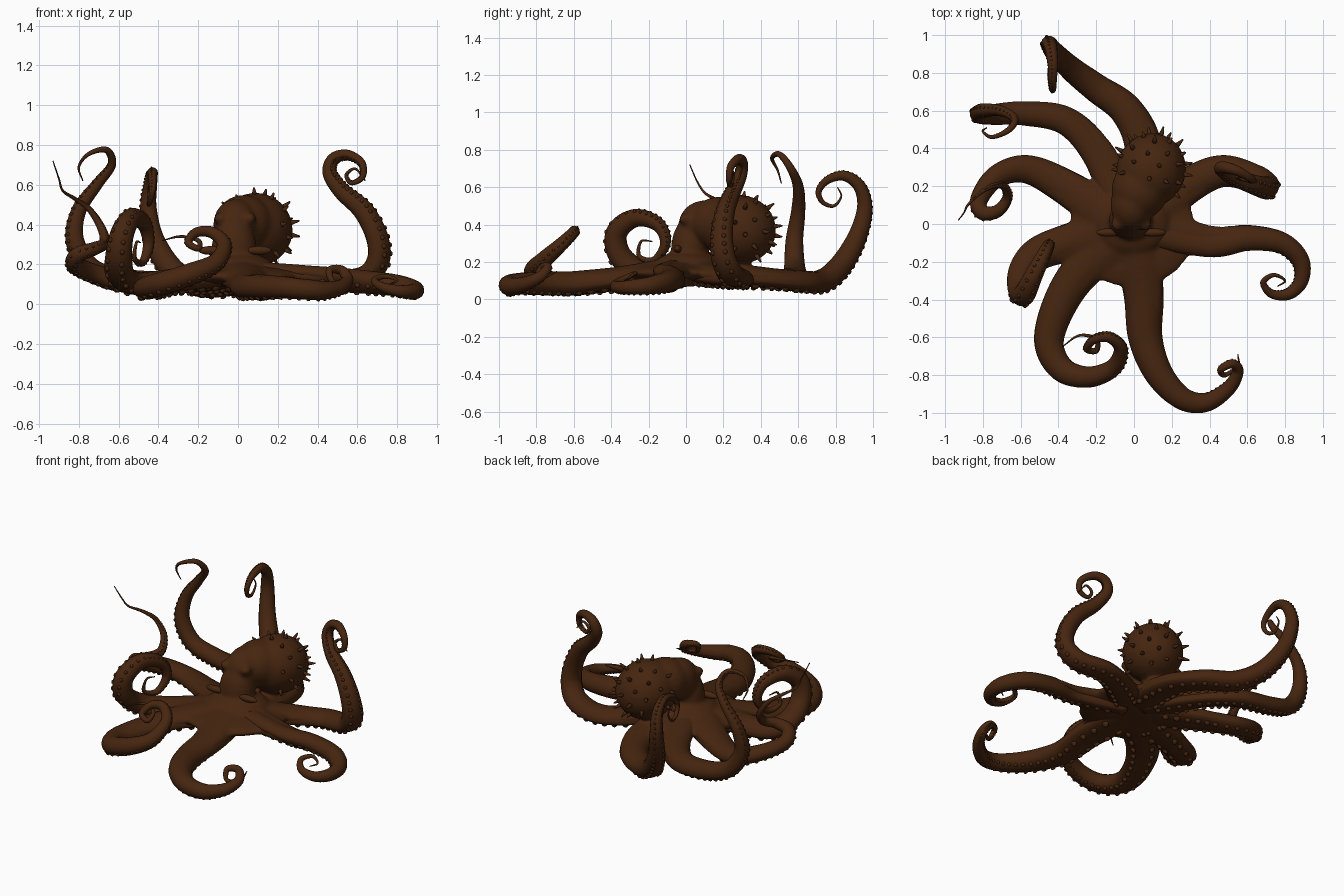
import bpy, bmesh, math, random
from mathutils import Vector, Matrix

random.seed(4)
if "Cube" in bpy.data.objects:
    bpy.data.objects.remove(bpy.data.objects["Cube"])

# One skin colour everywhere
SKIN = (0.062, 0.019, 0.005, 1)
skin = bpy.data.materials.new("brown skin")
skin.diffuse_color = SKIN
skin.use_nodes = True
shader = skin.node_tree.nodes["Principled BSDF"]
shader.inputs["Base Color"].default_value = SKIN
shader.inputs["Roughness"].default_value = 0.7


def finish(bm, name):
    bmesh.ops.recalc_face_normals(bm, faces=bm.faces)
    for face in bm.faces:
        face.smooth = True
    mesh = bpy.data.meshes.new(name)
    bm.to_mesh(mesh)
    bm.free()
    mesh.materials.append(skin)
    obj = bpy.data.objects.new(name, mesh)
    bpy.context.collection.objects.link(obj)
    return obj


def ellipsoid(bm, centre, radii, axis=None, detail=24):
    """Add an ellipsoid whose local Y follows axis; return its matrix."""
    turn = Matrix()
    if axis is not None:
        turn = Vector(axis).to_track_quat('Y', 'Z').to_matrix().to_4x4()
    matrix = Matrix.Translation(centre) @ turn @ Matrix.Diagonal((*radii, 1))
    bmesh.ops.create_uvsphere(bm, u_segments=detail, v_segments=max(5, detail // 2),
                              radius=1, matrix=matrix)
    return matrix


def smooth_path(points, steps=10):
    """Catmull-Rom curve through the points."""
    pts = [Vector(p) for p in points]
    pts = [pts[0] * 2 - pts[1]] + pts + [pts[-1] * 2 - pts[-2]]
    path = []
    for a, b, c, d in zip(pts, pts[1:], pts[2:], pts[3:]):
        for i in range(steps):
            t = i / steps
            path.append(b + (c - a) * (t / 2)
                        + (a * 2 - b * 5 + c * 4 - d) * (t * t / 2)
                        + (b * 3 - a - c * 3 + d) * (t ** 3 / 2))
    path.append(pts[-2])
    return path


def arm(name, thickness, points, taper=1.15, under=(0, 0, -1), sides=16):
    """Tapered tube, flat-bellied near the body, with two rows of suckers."""
    path = smooth_path(points)
    travelled = [0.0]
    for a, b in zip(path, path[1:]):
        travelled.append(travelled[-1] + (b - a).length)

    bm = bmesh.new()
    under = Vector(under)
    rings, root, next_sucker = [], [], thickness * 0.8
    for i, p in enumerate(path):
        t = travelled[i] / travelled[-1]
        r = thickness * (1 - t ** 1.3) ** taper + 0.003
        roundness = min(1, max(0, (t - 0.2) / 0.35))
        belly = 0.35 + 0.65 * roundness
        back = 0.75 + 0.25 * roundness
        p.z = max(p.z, r * belly + 0.02)
        ahead = path[min(i + 1, len(path) - 1)] - path[max(i - 1, 0)]
        ahead.normalize()
        under = (under - ahead * under.dot(ahead)).normalized()
        side = ahead.cross(under)

        def rim(angle):
            c = math.cos(angle)
            return (under * c * (belly if c > 0 else back) + side * math.sin(angle)) * r

        rings.append([bm.verts.new(p + rim(math.tau * k / sides)) for k in range(sides)])
        if i < 18:
            root.append((p - under * r * 0.22, r * (1.1 - 0.01 * i)))
        # Sucker pairs get smaller and closer towards the tip
        if travelled[i] >= next_sucker and r > 0.008:
            next_sucker = travelled[i] + r * 0.55
            for a in (-0.6, 0.6):
                ellipsoid(bm, p + rim(a), (r * 0.2, r * 0.14, r * 0.2), rim(a), 8)
    for low, high in zip(rings, rings[1:]):
        for k in range(sides):
            j = (k + 1) % sides
            bm.faces.new((low[k], low[j], high[j], high[k]))
    bm.faces.new(rings[0])
    bm.faces.new(rings[-1])
    finish(bm, name)
    return root


# Eight arms, each with its own curl
roots = []
roots += arm("back_arm", .108, [
    (.03, .08, .13), (.05, .4, .1), (-.04, .6, .085), (-.2, .72, .09), (-.33, .82, .17),
    (-.42, .91, .32), (-.45, .955, .48), (-.44, .93, .6), (-.43, .85, .66),
    (-.43, .76, .64), (-.43, .71, .58), (-.44, .73, .52), (-.45, .79, .5),
    (-.45, .83, .55), (-.45, .81, .6)])
roots += arm("back_right_arm", .097, [
    (-.05, .06, .13), (-.19, .37, .1), (-.36, .545, .1), (-.58, .585, .12),
    (-.74, .58, .18), (-.82, .58, .32), (-.8, .6, .47), (-.71, .6, .6), (-.635, .56, .7),
    (-.66, .5, .775), (-.75, .46, .755), (-.8, .49, .69), (-.78, .51, .62)],
    under=(0, -.7, -1))
roots += arm("right_arm", .11, [
    (-.1, .02, .13), (-.37, .2, .1), (-.57, .29, .1), (-.73, .25, .15), (-.82, .13, .2),
    (-.8, .06, .25), (-.72, .07, .28), (-.67, .14, .31), (-.69, .2, .39),
    (-.75, .2, .48), (-.82, .16, .53), (-.88, .1, .57), (-.9, .06, .63),
    (-.93, .02, .72)], taper=1.7)
roots += arm("front_right_coiled_arm", .11, [
    (-.08, -.03, .13), (-.35, -.1, .1), (-.51, -.16, .09), (-.59, -.26, .14),
    (-.6, -.36, .24), (-.58, -.37, .36), (-.53, -.27, .435), (-.47, -.15, .4),
    (-.45, -.11, .3), (-.48, -.17, .21), (-.52, -.25, .23), (-.51, -.24, .31),
    (-.49, -.18, .31)])
roots += arm("front_right_arm", .113, [
    (-.06, -.06, .13), (-.28, -.25, .1), (-.4, -.44, .08), (-.45, -.63, .075),
    (-.38, -.77, .1), (-.24, -.81, .15), (-.11, -.76, .21), (-.07, -.66, .3),
    (-.13, -.6, .36), (-.21, -.61, .36), (-.25, -.66, .31), (-.2, -.67, .28),
    (-.2, -.61, .32), (-.29, -.59, .34), (-.38, -.65, .32)], taper=1.3)
roots += arm("front_left_arm", .118, [
    (0, -.06, .13), (.05, -.36, .095), (.06, -.6, .075), (.13, -.79, .07), (.25, -.92, .065),
    (.38, -.945, .065), (.5, -.87, .08), (.55, -.78, .12), (.52, -.74, .17),
    (.46, -.77, .17), (.48, -.8, .11), (.55, -.75, .12), (.55, -.69, .15)])
roots += arm("left_arm", .1, [
    (.08, -.03, .13), (.4, -.1, .12), (.6, -.075, .11), (.78, -.1, .095), (.88, -.19, .075),
    (.885, -.3, .065), (.82, -.37, .065), (.73, -.37, .085), (.685, -.31, .12),
    (.74, -.27, .14), (.8, -.3, .12), (.76, -.33, .1)], under=(0, -.6, -1))
roots += arm("back_left_arm", .1, [
    (.08, .04, .13), (.3, .21, .1), (.47, .28, .1), (.64, .24, .13), (.71, .2, .22),
    (.7, .19, .34), (.63, .21, .47), (.52, .25, .57), (.46, .29, .66), (.48, .3, .73),
    (.55, .28, .75), (.62, .24, .71), (.625, .23, .64), (.57, .24, .61),
    (.545, .25, .65), (.59, .25, .68), (.64, .24, .62)])

# Body: web, neck, head and mantle fused into one skin
bm = bmesh.new()
ellipsoid(bm, (-.01, -.03, .14), (.34, .31, .055))
ellipsoid(bm, (-.01, .01, .18), (.2, .18, .08))
ellipsoid(bm, (-.02, .02, .27), (.115, .1, .17))
ellipsoid(bm, (-.01, .1, .4), (.115, .14, .13))
ellipsoid(bm, (.03, .18, .405), (.15, .16, .145))
mantle = ellipsoid(bm, (.09, .285, .375), (.185, .2, .185), (.3, .9, -.2))
for sign in (1, -1):
    ellipsoid(bm, (-.015 + sign * .075, 0, .43), (.032, .04, .032))
for p, r in roots:
    ellipsoid(bm, p, (r, r, r * 0.5), detail=16)
body = finish(bm, "body")
remesh = body.modifiers.new("fuse", 'REMESH')
remesh.mode = 'VOXEL'
remesh.voxel_size = 0.011
remesh.use_smooth_shade = True
relax = body.modifiers.new("relax", 'SMOOTH')
relax.factor = 0.5
relax.iterations = 14

# Spikes scattered evenly over the mantle
bm = bmesh.new()
count = 56
centre = mantle.translation
for i in range(count):
    height = 1 - 2 * (i + 0.5) / count
    angle = i * math.pi * (3 - math.sqrt(5))
    ring = math.sqrt(1 - height * height)
    local = Vector((ring * math.cos(angle), ring * math.sin(angle), height))
    if local.y < -0.45 or height < -0.7:
        continue
    base = mantle @ local
    out = (base - centre).normalized()
    length = random.uniform(0.035, 0.058)
    turn = out.to_track_quat('Z', 'Y').to_matrix().to_4x4()
    place = Matrix.Translation(base + out * (length / 2 - 0.014)) @ turn
    bmesh.ops.create_cone(bm, cap_ends=True, segments=8, radius1=0.016,
                          radius2=0.004, depth=length, matrix=place)
finish(bm, "mantle_spikes")

# Stubby horns either side of the neck
for name, sign in (("left", 1), ("right", -1)):
    bm = bmesh.new()
    ellipsoid(bm, (-.015 + sign * .12, -.045, .27), (.065, .022, .022))
    finish(bm, name + "_horn")
